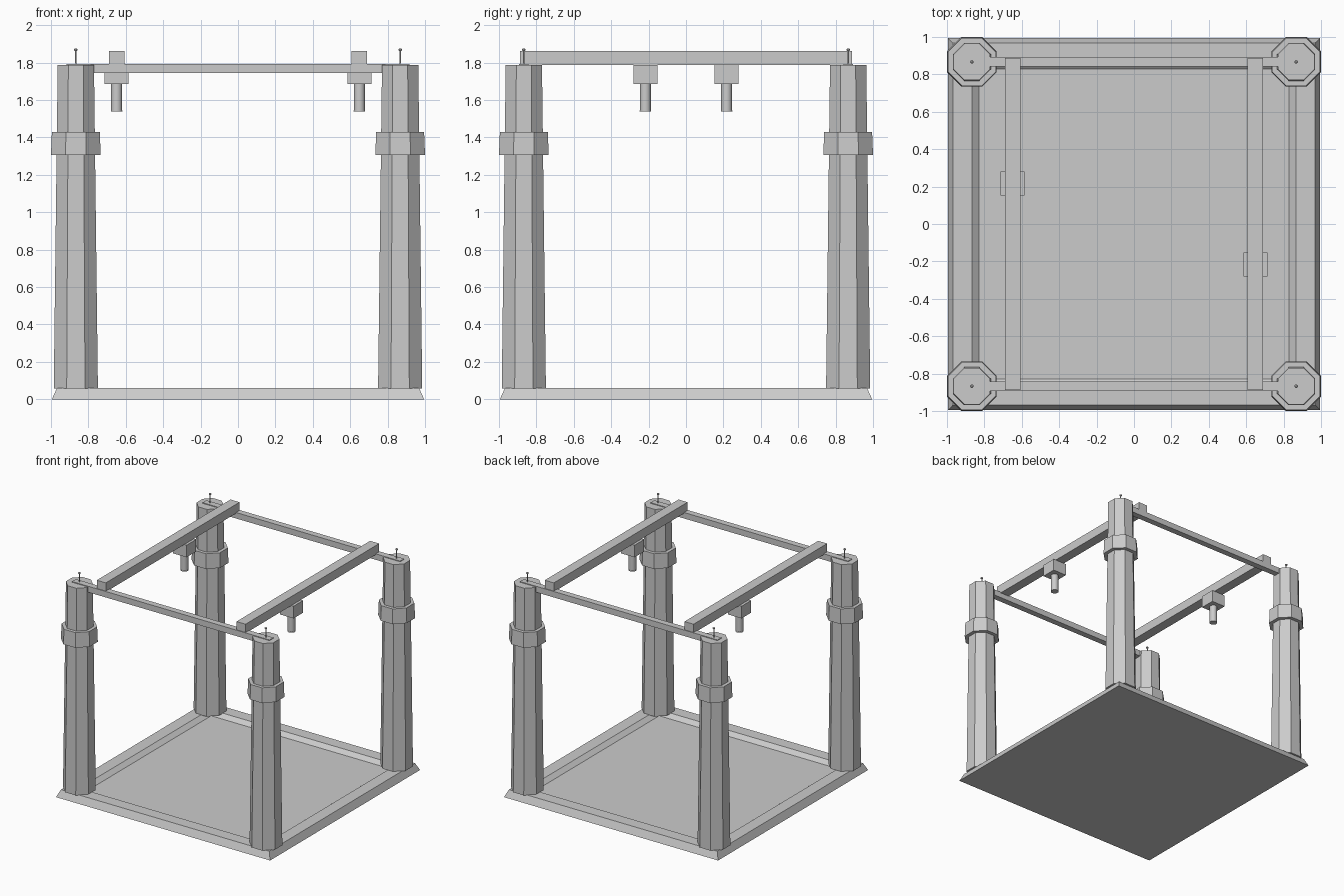
import bpy, bmesh, math

if "Cube" in bpy.data.objects:
    bpy.data.objects.remove(bpy.data.objects["Cube"])

grey = bpy.data.materials.new("plain grey")
grey.diffuse_color = (0.6, 0.6, 0.6, 1)
grey.use_nodes = True
grey.node_tree.nodes["Principled BSDF"].inputs["Base Color"].default_value = grey.diffuse_color


def finish(name, bm, smooth=False):
    bmesh.ops.recalc_face_normals(bm, faces=bm.faces[:])
    me = bpy.data.meshes.new(name)
    bm.to_mesh(me)
    bm.free()
    me.materials.append(grey)
    ob = bpy.data.objects.new(name, me)
    bpy.context.collection.objects.link(ob)
    if smooth:
        bpy.context.view_layer.objects.active = ob
        ob.select_set(True)
        bpy.ops.object.shade_smooth_by_angle(angle=math.radians(35))
        ob.select_set(False)
    return ob


def loft(name, rings, sides, x=0, y=0, smooth=False):
    """Stack of regular rings (apothem, z), flat side facing the axes, capped."""
    bm = bmesh.new()
    prev = None
    for apothem, z in rings:
        r = apothem / math.cos(math.pi / sides)
        ring = [bm.verts.new((x + r * math.cos((i + 0.5) * math.tau / sides),
                              y + r * math.sin((i + 0.5) * math.tau / sides), z))
                for i in range(sides)]
        if prev:
            for i in range(sides):
                j = (i + 1) % sides
                bm.faces.new((prev[i], prev[j], ring[j], ring[i]))
        else:
            bm.faces.new(ring[::-1])
        prev = ring
    bm.faces.new(prev)
    return finish(name, bm, smooth)


def box(name, x, y, z):
    bm = bmesh.new()
    bmesh.ops.create_cube(bm, size=1)
    for v in bm.verts:
        v.co = [(lo + hi) / 2 + c * (hi - lo) for c, (lo, hi) in zip(v.co, (x, y, z))]
    return finish(name, bm)


# Base plate with bevelled rim and sunken floor
loft("base_plate", [(0.995, 0), (0.968, 0.06), (0.867, 0.06), (0.83, 0.03)], 4)

# Corner towers with collars and small top pins
T = 0.867
for sx, side in ((-1, "left"), (1, "right")):
    for sy, end in ((-1, "front"), (1, "back")):
        tag = f"{end}_{side}"
        x, y = sx * T, sy * T
        loft("tower_" + tag, [(0.118, 0.058), (0.097, 1.787)], 8, x, y)
        loft("collar_" + tag, [(0.133, 1.305), (0.128, 1.43)], 8, x, y)
        loft("pin_" + tag, [(0.003, 1.787), (0.004, 1.862), (0.009, 1.864),
                            (0.009, 1.872), (0.004, 1.876)], 8, x, y)

# Rails joining the towers
for sy, end in ((-1, "front"), (1, "back")):
    yc = sy * T
    box("rail_" + end, (-0.918, 0.918), (yc - 0.026, yc + 0.026), (1.743, 1.793))

# Cross beams, each with a hanging trolley and nozzle
for sx, side in ((-1, "left"), (1, "right")):
    xc, yc = sx * 0.649, -sx * 0.217
    box("cross_beam_" + side, (xc - 0.042, xc + 0.042), (-0.887, 0.887), (1.786, 1.862))
    box("trolley_" + side, (xc - 0.064, xc + 0.064), (yc - 0.064, yc + 0.064), (1.685, 1.787))
    loft("nozzle_" + side, [(0.029, 1.686), (0.029, 1.545), (0.031, 1.545), (0.031, 1.538)],
         16, xc, yc, True)
